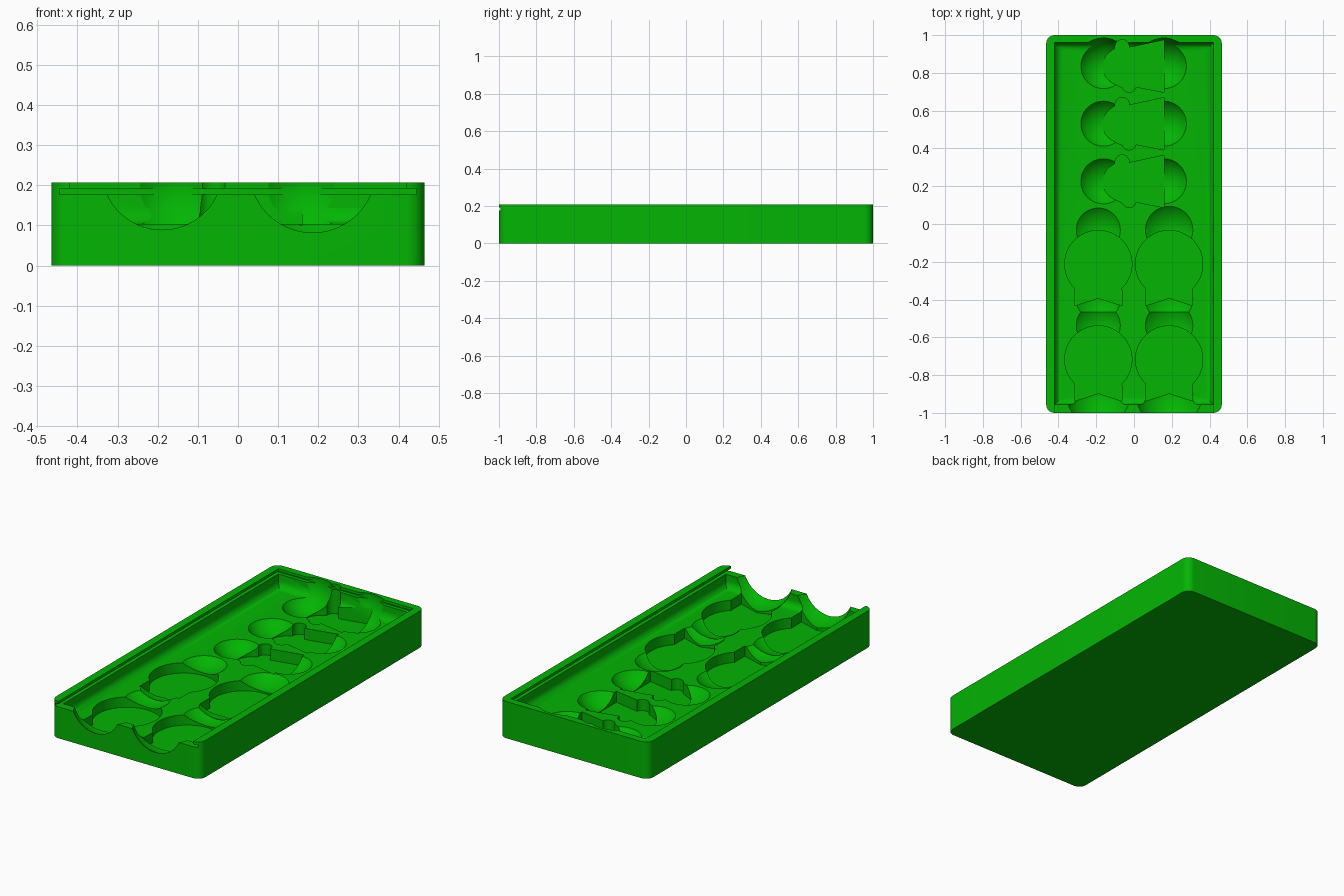
import bpy, bmesh, math

if "Cube" in bpy.data.objects:
    bpy.data.objects.remove(bpy.data.objects["Cube"])

green = bpy.data.materials.new("green")
green.diffuse_color = (0.001, 0.46, 0.001, 1)
green.use_nodes = True
green.node_tree.nodes["Principled BSDF"].inputs["Base Color"].default_value = green.diffuse_color


def arc(cx, cy, r, a0, a1, n):
    """Points on an arc, angles in degrees."""
    out = []
    for i in range(n + 1):
        a = math.radians(a0 + (a1 - a0) * i / n)
        out.append((cx + r * math.cos(a), cy + r * math.sin(a)))
    return out


def rounded_rect(x0, x1, y0, y1, r, n=8):
    return (arc(x1 - r, y1 - r, r, 0, 90, n) + arc(x0 + r, y1 - r, r, 90, 180, n)
            + arc(x0 + r, y0 + r, r, 180, 270, n) + arc(x1 - r, y0 + r, r, 270, 360, n))


def rect(x0, x1, y0, y1):
    return [(x0, y0), (x1, y0), (x1, y1), (x0, y1)]


def make_object(name, bm):
    bmesh.ops.recalc_face_normals(bm, faces=bm.faces)
    me = bpy.data.meshes.new(name)
    bm.to_mesh(me)
    bm.free()
    ob = bpy.data.objects.new(name, me)
    bpy.context.collection.objects.link(ob)
    return ob


def loft(name, rings):
    """Closed solid through (outline, z) rings."""
    bm = bmesh.new()
    loops = [[bm.verts.new((x, y, z)) for x, y in pts] for pts, z in rings]
    for a, b in zip(loops, loops[1:]):
        n = len(a)
        for i in range(n):
            bm.faces.new((a[i], a[(i + 1) % n], b[(i + 1) % n], b[i]))
    bm.faces.new(loops[0])
    bm.faces.new(loops[-1])
    return make_object(name, bm)


def prism(name, pts, z0, z1):
    return loft(name, [(pts, z0), (pts, z1)])


def ball(x, y, r, z):
    bm = bmesh.new()
    bmesh.ops.create_uvsphere(bm, u_segments=64, v_segments=32, radius=r)
    bmesh.ops.translate(bm, verts=bm.verts, vec=(x, y, z))
    return make_object("scoop_cutter", bm)


def shift(pts, dx, dy):
    return [(x + dx, y + dy) for x, y in pts]


# Tray block with rounded vertical corners
tray = prism("tray", rounded_rect(-0.465, 0.465, -1, 1, 0.045), 0, 0.207)
tray.data.materials.append(green)

cutters = []

# Lid channel: wide groove and narrower opening, both open at the front
cutters.append(prism("groove_cutter", rect(-0.445, 0.445, -1.1, 0.98), 0.177, 0.192))
cutters.append(prism("opening_cutter", rect(-0.42, 0.42, -1.1, 0.96), 0.185, 0.3))

# Basin with a filleted floor edge
floor, fillet = 0.103, 0.04
rings = [(rect(-0.42, 0.42, -0.955, 0.96), 0.184)]
for k in range(9):
    a = math.radians(90 * k / 8)
    d = fillet * (1 - math.cos(a))
    rings.append((rect(-0.42 + d, 0.42 - d, -0.955 + d, 0.96 - d),
                  floor + fillet * (1 - math.sin(a))))
cutters.append(loft("basin_cutter", rings))

# Round pockets with a necked, notched end and a scoop at each end
round_pocket = (arc(0, 0, 0.178, -46, 226, 56)
                + [(-0.125, -0.15), (-0.125, -0.22), (0, -0.18), (0.125, -0.22), (0.125, -0.15)])
for x, r in ((-0.189, 0.180), (0.186, 0.186)):
    for y in (-0.212, -0.717):
        cutters.append(prism("round_pocket_cutter", shift(round_pocket, x, y), 0.045, 0.3))
        cutters.append(ball(x, y + 0.18, r, 0.24))
        cutters.append(ball(x, y - 0.185, r, 0.24))

# Small pockets: rounded head, two side bumps and a flared end, scoops beside
small_pocket = (arc(-0.065, 0, 0.1, 250, 115, 24)
                + arc(-0.063, 0.105, 0.037, 190, -8, 16)
                + [(0.159, 0.14), (0.159, -0.137), (0.011, -0.108)]
                + arc(-0.026, -0.1, 0.037, -12, -160, 14))
for y in (0.224, 0.529, 0.834):
    cutters.append(prism("small_pocket_cutter", shift(small_pocket, 0, y), 0.04, 0.3))
    for x in (-0.162, 0.158):
        cutters.append(ball(x, y + 0.002, 0.149, 0.192))

# Cut everything out of the block
for c in cutters:
    m = tray.modifiers.new("cut", 'BOOLEAN')
    m.operation = 'DIFFERENCE'
    m.solver = 'EXACT'
    m.object = c
bpy.context.view_layer.update()
dg = bpy.context.evaluated_depsgraph_get()
result = bpy.data.meshes.new_from_object(tray.evaluated_get(dg))
tray.modifiers.clear()
tray.data = result
for c in cutters:
    bpy.data.objects.remove(c)
result.materials.clear()
result.materials.append(green)
for p in result.polygons:
    p.material_index = 0

# Smooth curved walls, keep edges sharp
bpy.ops.object.select_all(action='DESELECT')
tray.select_set(True)
bpy.context.view_layer.objects.active = tray
bpy.ops.object.shade_smooth_by_angle(angle=math.radians(30))
